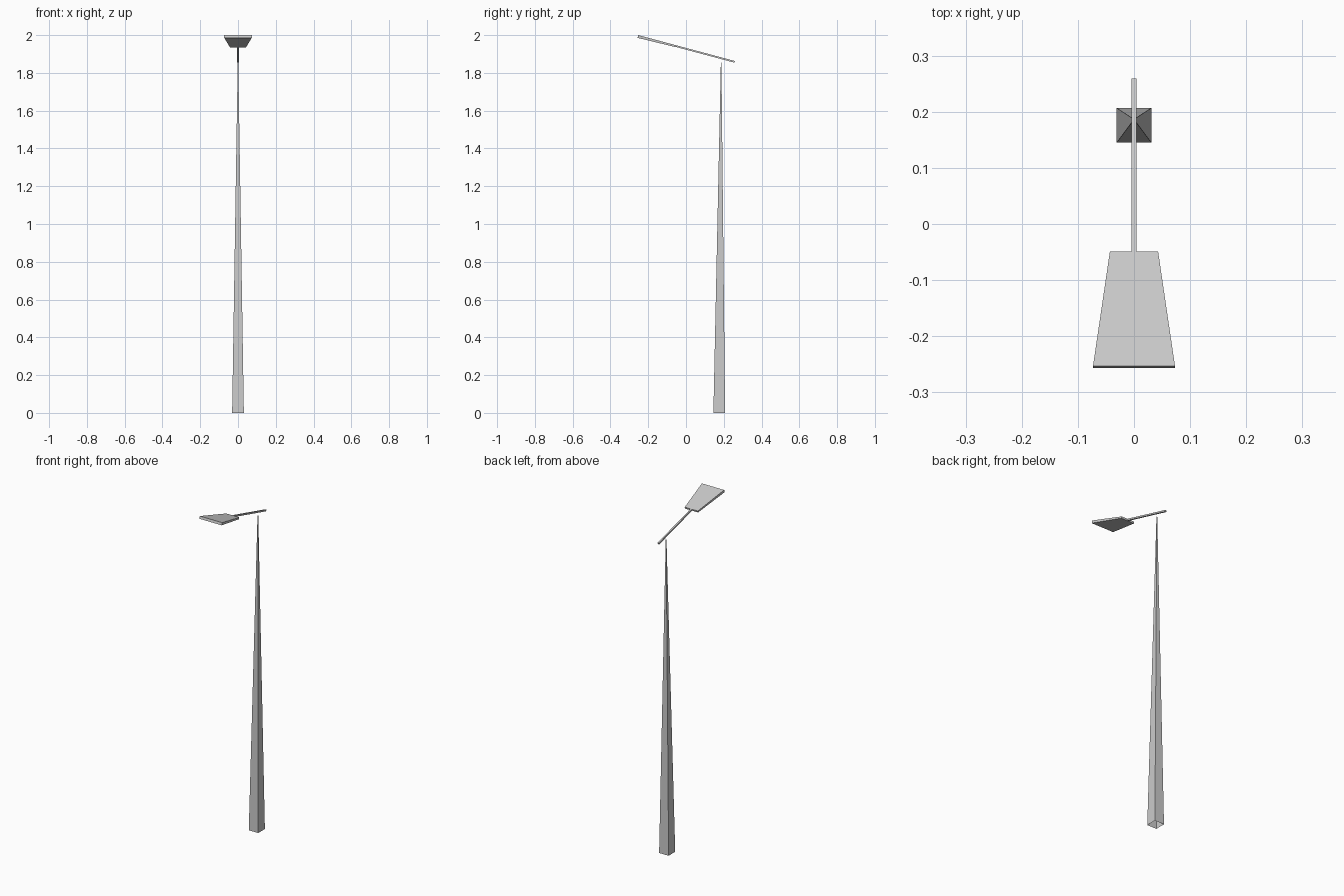
import bpy, bmesh, math
from mathutils import Matrix

if "Cube" in bpy.data.objects:
    bpy.data.objects.remove(bpy.data.objects["Cube"])


def loft(name, a, b, caps=True, matrix=None):
    """Solid between two four-point rings; optional end caps."""
    bm = bmesh.new()
    ra = [bm.verts.new(p) for p in a]
    rb = [bm.verts.new(p) for p in b]
    for i in range(4):
        j = (i + 1) % 4
        bm.faces.new((ra[i], ra[j], rb[j], rb[i]))
    bm.faces.new(rb)
    if caps:
        bm.faces.new(ra[::-1])
    bmesh.ops.recalc_face_normals(bm, faces=bm.faces)
    if matrix:
        bm.transform(matrix)
    mesh = bpy.data.meshes.new(name)
    bm.to_mesh(mesh)
    bm.free()
    ob = bpy.data.objects.new(name, mesh)
    bpy.context.collection.objects.link(ob)
    return ob


def square(cy, h, z):
    """Horizontal square ring centred on x = 0."""
    return [(-h, cy - h, z), (h, cy - h, z), (h, cy + h, z), (-h, cy + h, z)]


def section(y, h, t):
    """Upright ring hanging below the local top plane."""
    return [(-h, y, -t), (h, y, -t), (h, y, 0), (-h, y, 0)]


# Tapered pole, open at the bottom
loft("pole", square(0.176, 0.031, 0), square(0.186, 0.0015, 1.855), caps=False)

# Lamp head and arm share one plane tilted 15 degrees, front edge at the top
tilt = Matrix.Translation((0, -0.253, 2.0)) @ Matrix.Rotation(math.radians(-15), 4, 'X')
loft("lamp_head", section(0, 0.073, 0.015), section(0.211, 0.043, 0.010), matrix=tilt)
loft("lamp_arm", section(0.211, 0.0045, 0.009), section(0.53, 0.0045, 0.009), matrix=tilt)
